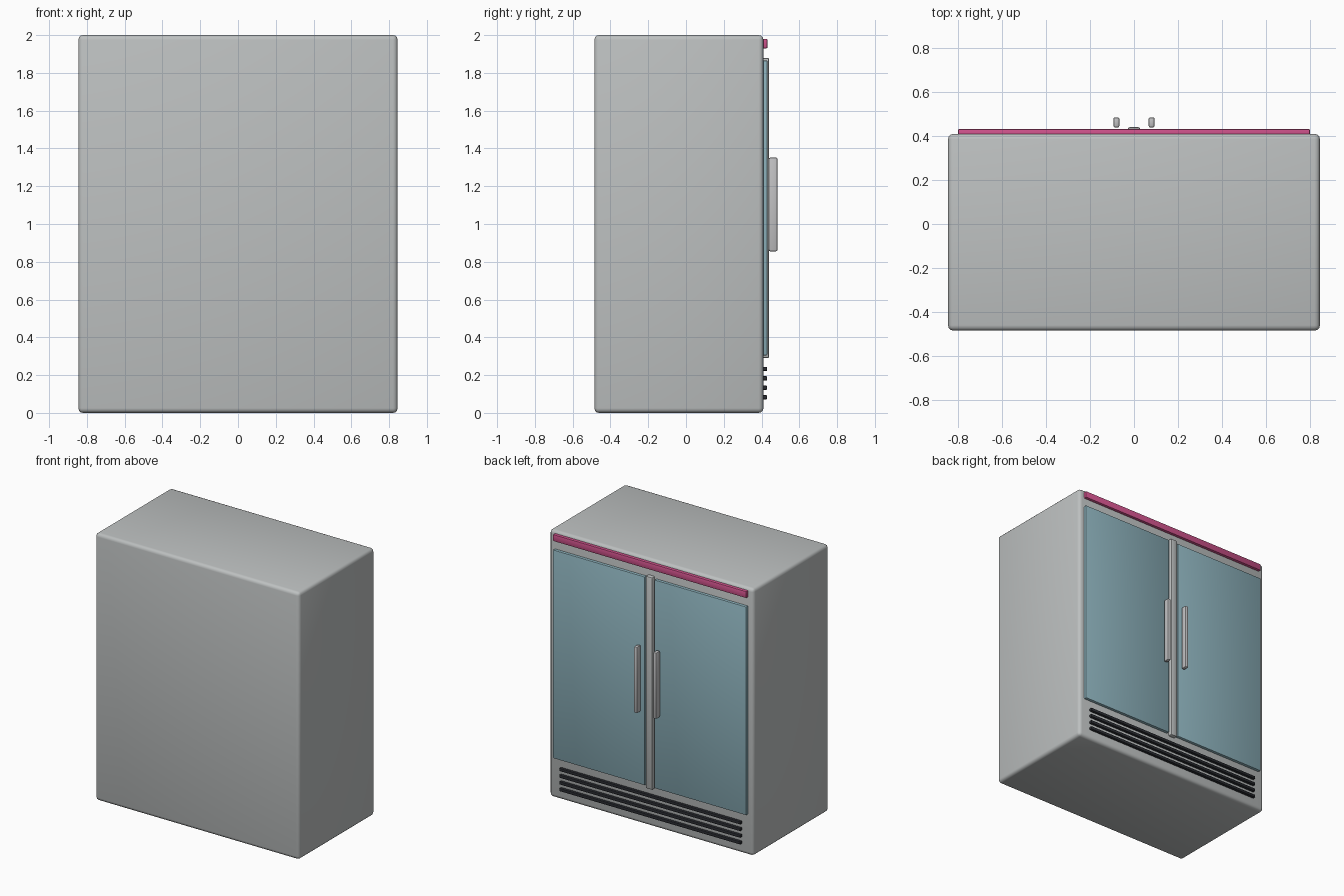
import bpy, math

if "Cube" in bpy.data.objects:
    bpy.data.objects.remove(bpy.data.objects["Cube"])


def material(name, rgb):
    m = bpy.data.materials.new(name)
    m.diffuse_color = (*rgb, 1.0)
    m.use_nodes = True
    m.node_tree.nodes["Principled BSDF"].inputs["Base Color"].default_value = m.diffuse_color
    return m


STEEL = material("steel_grey", (0.51, 0.53, 0.53))
TRIM = material("trim_grey", (0.53, 0.53, 0.54))
GLASS = material("blue_glass", (0.27, 0.45, 0.51))
PINK = material("pink_accent", (0.62, 0.085, 0.26))
BLACK = material("vent_black", (0.022, 0.024, 0.03))


def box(name, x, y, z, mat, bevel, segments=2):
    """Rounded box from (min, max) ranges on each axis."""
    size = [r[1] - r[0] for r in (x, y, z)]
    mid = [(r[0] + r[1]) / 2 for r in (x, y, z)]
    bpy.ops.mesh.primitive_cube_add(size=1, location=mid)
    ob = bpy.context.object
    ob.name = name
    ob.scale = size
    bpy.ops.object.transform_apply(location=False, rotation=False, scale=True)
    mod = ob.modifiers.new("rounded_edges", 'BEVEL')
    mod.width = bevel
    mod.segments = segments
    bpy.ops.object.modifier_apply(modifier=mod.name)
    ob.data.materials.append(mat)
    bpy.ops.object.shade_smooth_by_angle(angle=math.radians(30))
    return ob


# Cabinet; the doors are on the +y side
box("cabinet", (-0.845, 0.845), (-0.485, 0.41), (0.0, 2.0), STEEL, 0.025, 3)

# Accent strip above the doors
box("accent_strip", (-0.8, 0.8), (0.39, 0.431), (1.93, 1.98), PINK, 0.005)

# Centre post between the doors
box("centre_post", (-0.028, 0.028), (0.39, 0.44), (0.29, 1.88), STEEL, 0.009)

# Glass doors and handles, mirrored left and right
for side, s in (("left", 1), ("right", -1)):
    box(side + "_glass_door", sorted((s * 0.04, s * 0.8)), (0.39, 0.431),
        (0.305, 1.865), GLASS, 0.005)
    box(side + "_handle", sorted((s * 0.066, s * 0.094)), (0.438, 0.485),
        (0.855, 1.352), TRIM, 0.009)

# Vent slats at the bottom
for i in range(4):
    z = 0.083 + 0.05 * i
    box(f"vent_slat_{i + 1}", (-0.75, 0.75), (0.405, 0.43),
        (z - 0.011, z + 0.011), BLACK, 0.004)
